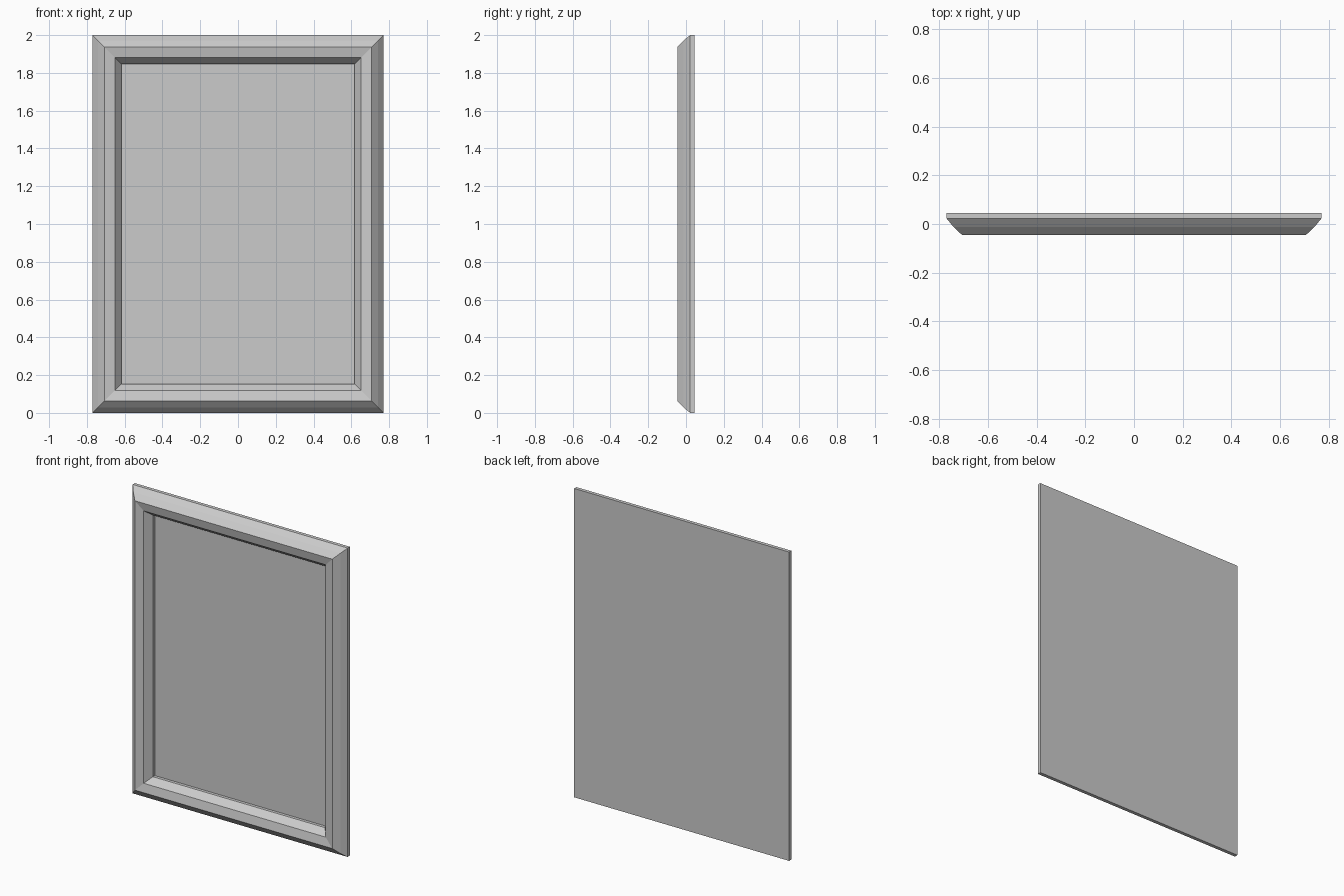
import bpy, bmesh

if "Cube" in bpy.data.objects:
    bpy.data.objects.remove(bpy.data.objects["Cube"])

HALF_W, HEIGHT = 0.77, 2.0

# Moulding cross-section: (inset from outer edge, y), from back edge to panel
PROFILE = [(0, 0.045), (0, 0.022), (0.028, -0.012), (0.063, -0.045),
           (0.118, -0.034), (0.153, 0.01), (0.153, 0.03)]


def rectangle(bm, inset, y):
    x, low, high = HALF_W - inset, inset, HEIGHT - inset
    return [bm.verts.new(p) for p in
            ((-x, y, low), (x, y, low), (x, y, high), (-x, y, high))]


def add_object(name, bm):
    mesh = bpy.data.meshes.new(name)
    bm.to_mesh(mesh)
    bm.free()
    obj = bpy.data.objects.new(name, mesh)
    bpy.context.collection.objects.link(obj)
    return obj


# Mitred frame moulding with its flat back board
bm = bmesh.new()
rings = [rectangle(bm, inset, y) for inset, y in PROFILE]
for a, b in zip(rings, rings[1:]):
    for i in range(4):
        j = (i + 1) % 4
        bm.faces.new((a[i], a[j], b[j], b[i]))
bm.faces.new(rings[0][::-1])
add_object("frame", bm)

# Recessed front panel, filling the frame opening
bm = bmesh.new()
bm.faces.new(rectangle(bm, *PROFILE[-1]))
add_object("panel", bm)
